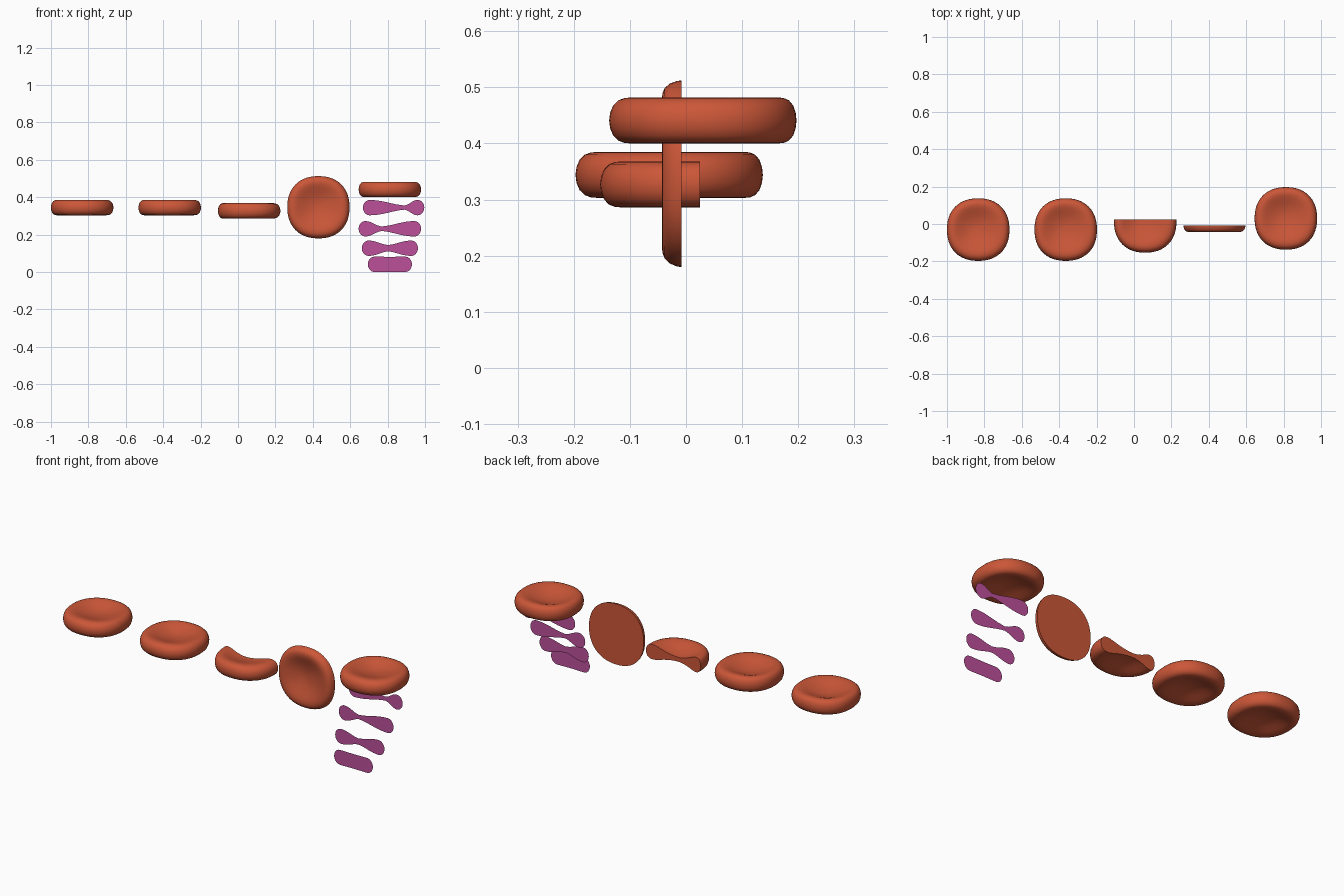
import bpy, bmesh, math

if "Cube" in bpy.data.objects:
    bpy.data.objects.remove(bpy.data.objects["Cube"])

def material(name, color):
    m = bpy.data.materials.new(name)
    m.diffuse_color = (*color, 1)
    m.use_nodes = True
    m.node_tree.nodes["Principled BSDF"].inputs["Base Color"].default_value = m.diffuse_color
    return m

RED = material("cell_red", (0.60, 0.095, 0.04))
PURPLE = material("section_purple", (0.50, 0.08, 0.32))
R, SEG = 0.167, 64
# biconcave half profile: (radius fraction, half thickness)
PROFILE = [(0.1, .0125), (0.2, .015), (0.3, .018), (0.45, .025), (0.6, .034),
           (0.7, .039), (0.78, .041), (0.85, .040), (0.91, .036), (0.96, .027),
           (0.99, .014)]

def finish(bm, name, mat, loc, rot_x=0):
    bmesh.ops.recalc_face_normals(bm, faces=bm.faces)
    me = bpy.data.meshes.new(name)
    bm.to_mesh(me)
    bm.free()
    ob = bpy.data.objects.new(name, me)
    bpy.context.collection.objects.link(ob)
    me.materials.append(mat)
    ob.location, ob.rotation_euler.x = loc, rot_x
    return ob

def cell(name, loc, dimple=(0, 0), cut=None, rot_x=0):
    """Slightly squarish biconcave disc, optionally sliced by a plane."""
    bm = bmesh.new()
    def ring(f, z):
        vs = []
        for i in range(SEG):
            a = math.tau * i / SEG
            c, s = math.cos(a), math.sin(a)
            r = R * f * (abs(c) ** 2.25 + abs(s) ** 2.25) ** (-1 / 2.25)
            vs.append(bm.verts.new((r * c + dimple[0] * (1 - f),
                                    r * s + dimple[1] * (1 - f), z)))
        return vs
    path = PROFILE + [(1, 0)] + [(f, -h) for f, h in reversed(PROFILE)]
    rings = [ring(f, z) for f, z in path]
    for a, b in zip(rings, rings[1:]):
        for i in range(SEG):
            j = (i + 1) % SEG
            bm.faces.new((a[i], a[j], b[j], b[i]))
    for vs, z in ((rings[0], .012), (rings[-1], -.012)):
        tip = bm.verts.new((*dimple, z))
        for i in range(SEG):
            bm.faces.new((vs[i], vs[(i + 1) % SEG], tip))
    if cut:
        co, no = cut
        geo = bm.verts[:] + bm.edges[:] + bm.faces[:]
        res = bmesh.ops.bisect_plane(bm, geom=geo, plane_co=co, plane_no=no, clear_outer=True)
        edges = [e for e in res["geom_cut"] if isinstance(e, bmesh.types.BMEdge)]
        bmesh.ops.contextual_create(bm, geom=edges)
    ob = finish(bm, name, RED, loc, rot_x)
    bpy.ops.object.select_all(action='DESELECT')
    ob.select_set(True)
    bpy.context.view_layer.objects.active = ob
    bpy.ops.object.shade_smooth_by_angle(angle=math.radians(40))

def section(name, loc, half, neck, neck_h):
    """Flat dumbbell outline; neck is the x offset of the thinnest point."""
    lobe = 0.041
    def end(side):
        c = side * (half - 0.036)
        return [(c + side * 0.036 * math.sin(t), lobe * math.cos(t))
                for t in (math.pi / 16 * k for k in range(9))]
    def waist(a, b):
        return [(a + (b - a) * k / 8,
                 neck_h + (lobe - neck_h) * ((1 - math.cos(math.pi * k / 8)) / 2) ** .8)
                for k in range(8)]
    left, right = end(-1), end(1)
    top = left[::-1] + waist(neck, left[0][0])[:0:-1] + waist(neck, right[0][0]) + right
    bottom = [(x, -z) for x, z in reversed(top[1:-1])]
    bm = bmesh.new()
    f = bm.faces.new([bm.verts.new((x, 0, z)) for x, z in top + bottom])
    bmesh.ops.triangulate(bm, faces=[f])
    finish(bm, name, PURPLE, loc)

# whole cells
cell("whole_cell_left", (-0.833, -0.03, 0.344), (-0.015, 0.015))
cell("whole_cell_second", (-0.365, -0.03, 0.344), (-0.015, 0.015))
cell("whole_cell_right", (0.812, 0.03, 0.441), (-0.015, 0.015))
# cell halved across its diameter
cell("halved_cell", (0.06, 0.014, 0.327), (-0.03, 0.01), ((0, 0.011, 0), (0, 1, 0)))
# cell halved through its thickness, stood upright
cell("split_cell", (0.43, -0.002, 0.346), (-0.01, 0.01), ((0, 0, 0.006), (0, 0, -1)), math.pi / 2)
# stack of serial flat sections
section("flat_section_1", (0.832, 0.01, 0.344), 0.164, 0.06, 0.011)
section("flat_section_2", (0.812, -0.045, 0.231), 0.167, -0.045, 0.012)
section("flat_section_3", (0.812, -0.10, 0.127), 0.150, -0.01, 0.017)
section("flat_section_4", (0.812, -0.155, 0.041), 0.118, 0, 0.040)
